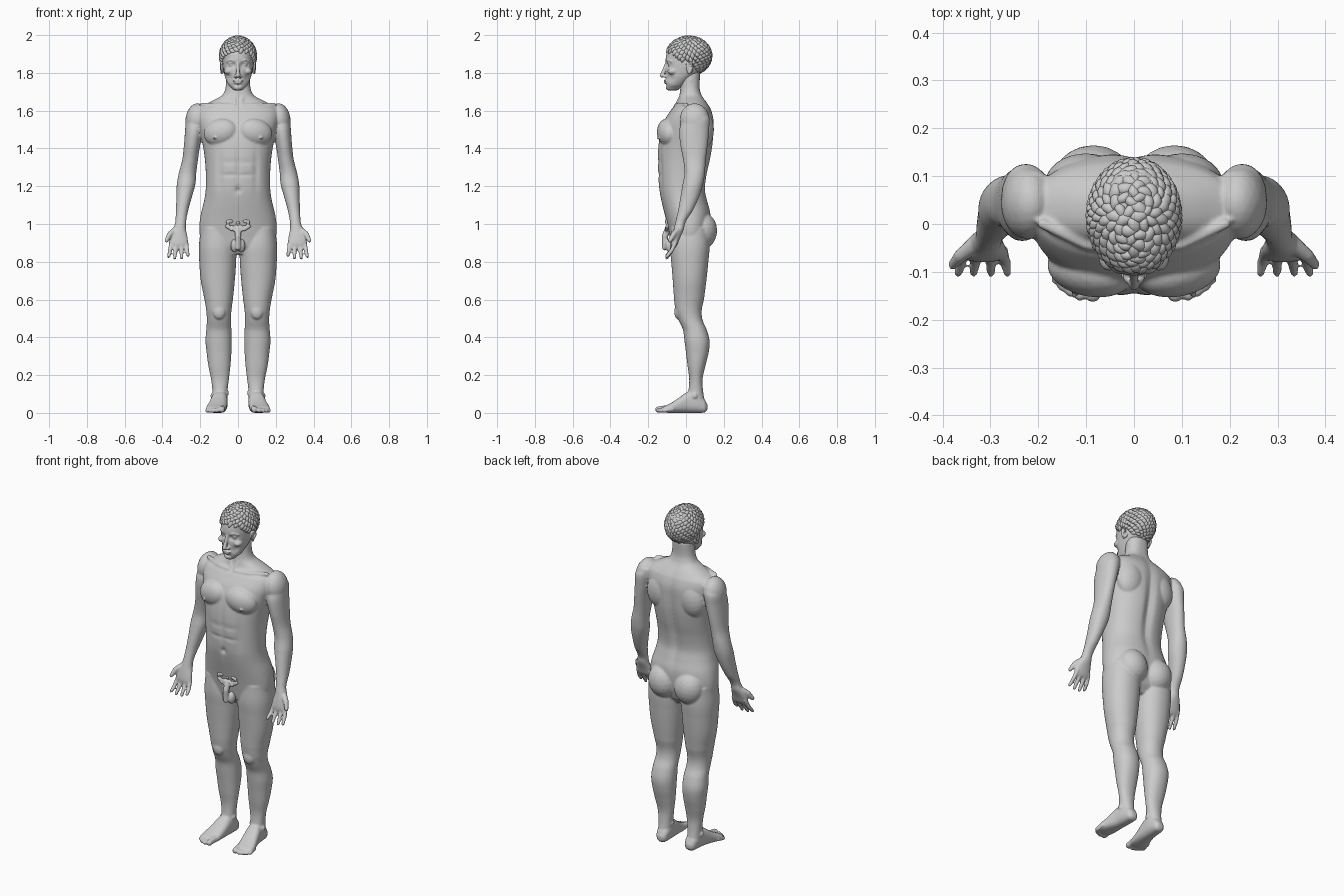
import bpy, bmesh, math, random
from mathutils import Vector, Matrix, Euler

random.seed(4)


def loft(bm, rings, axis="Z", p=2.0, seg=56, steps=5):
    """Smooth loft; each ring is (t, u0, u1, v0, v1) = position and extents."""
    pts = []
    for i in range(len(rings) - 1):
        a, b, c, d = (rings[max(i - 1, 0)], rings[i], rings[i + 1],
                      rings[min(i + 2, len(rings) - 1)])
        for s in range(steps):
            t = s / steps
            r = [0.5 * (2 * q + (w - o) * t + (2 * o - 5 * q + 4 * w - e) * t * t
                        + (3 * q - o - 3 * w + e) * t ** 3)
                 for o, q, w, e in zip(a, b, c, d)]
            r[0] = b[0] + (c[0] - b[0]) * t
            pts.append(r)
    pts.append(rings[-1])
    loops = []
    for t, u0, u1, v0, v1 in pts:
        loop = []
        for k in range(seg):
            an = 2 * math.pi * k / seg
            c, s = math.cos(an), math.sin(an)
            u = (u0 + u1) / 2 + (u1 - u0) / 2 * math.copysign(abs(c) ** (2 / p), c)
            v = (v0 + v1) / 2 + (v1 - v0) / 2 * math.copysign(abs(s) ** (2 / p), s)
            loop.append(bm.verts.new((u, v, t) if axis == "Z" else (u, t, v)))
        loops.append(loop)
    faces = [bm.faces.new(loops[0]), bm.faces.new(loops[-1])]
    for a, b in zip(loops, loops[1:]):
        for k in range(seg):
            n = (k + 1) % seg
            faces.append(bm.faces.new((a[k], a[n], b[n], b[k])))
    bmesh.ops.recalc_face_normals(bm, faces=faces)


def ball(bm, c, r, rot=(0, 0, 0), sub=3):
    m = Matrix.Translation(c) @ Euler(rot).to_matrix().to_4x4() @ Matrix.Diagonal((*r, 1))
    bmesh.ops.create_icosphere(bm, subdivisions=sub, radius=1, matrix=m)


def tube(bm, *pts):
    """Rounded tube through (x, y, z, radius) points."""
    for a, b in zip(pts, pts[1:]):
        for i in range(11):
            q = [m + (n - m) * i / 10 for m, n in zip(a, b)]
            ball(bm, q[:3], (q[3],) * 3, sub=2)


def brush(bm, c, r, d):
    """Push the surface by d near c, on both sides of the body."""
    for sx in ((1, -1) if c[0] else (1,)):
        o = Vector((c[0] * sx, c[1], c[2]))
        for v in bm.verts:
            e = Vector(((v.co.x - o.x) / r[0], (v.co.y - o.y) / r[1], (v.co.z - o.z) / r[2]))
            v.co += Vector((d[0] * sx, d[1], d[2])) * math.exp(-e.length_squared)


def finish(bm, name, voxel=None, smooth=4):
    me = bpy.data.meshes.new(name)
    bm.to_mesh(me)
    bm.free()
    for f in me.polygons:
        f.use_smooth = True
    ob = bpy.data.objects.new(name, me)
    bpy.context.collection.objects.link(ob)
    if voxel:
        mir = ob.modifiers.new("mirror", "MIRROR")
        mir.use_mirror_merge = False
        rem = ob.modifiers.new("fuse", "REMESH")
        rem.mode, rem.voxel_size, rem.use_smooth_shade = "VOXEL", voxel, True
        sm = ob.modifiers.new("soften", "SMOOTH")
        sm.factor, sm.iterations = 0.5, smooth
    return ob


# Torso and neck, with sculpted grooves
body = bmesh.new()
torso = [(.84, .10, -.05, .07), (.88, .18, -.075, .10), (.94, .202, -.088, .12),
         (1.0, .204, -.1, .13), (1.06, .195, -.115, .13), (1.12, .18, -.13, .115),
         (1.18, .171, -.142, .103), (1.26, .17, -.148, .112), (1.34, .175, -.15, .13),
         (1.42, .187, -.146, .143), (1.5, .205, -.132, .147), (1.56, .218, -.108, .146),
         (1.61, .21, -.075, .132), (1.645, .15, -.045, .11), (1.68, .085, -.035, .085),
         (1.72, .066, -.03, .073), (1.8, .06, -.03, .075)]
loft(body, [(z, -w, w, f, b) for z, w, f, b in torso], p=2.3, seg=80)
brush(body, (0, .13, 1.35), (.025, .08, .24), (0, -.018, 0))
brush(body, (0, -.15, 1.3), (.014, .06, .13), (0, .007, 0))
brush(body, (0, -.145, 1.18), (.014, .04, .014), (0, .016, 0))
for z in (1.26, 1.33):
    brush(body, (.045, -.15, z), (.04, .05, .01), (0, .005, 0))
brush(body, (.095, -.13, 1.28), (.014, .06, .1), (0, .007, 0))

# Chest, back, shoulder, buttock and collar muscles
ball(body, (.092, -.098, 1.485), (.092, .054, .072), (0, .25, .2))
ball(body, (.125, -.149, 1.455), (.007, .006, .007))
ball(body, (.10, .085, 1.5), (.085, .063, .11), (0, -.2, 0))
ball(body, (.222, .045, 1.555), (.056, .077, .085), (0, -.15, 0))
ball(body, (.085, .085, .965), (.088, .08, .098), (0, .15, 0))
tube(body, (.02, -.054, 1.625, .012), (.1, -.044, 1.63, .011), (.19, 0, 1.632, .012))
tube(body, (.016, -.045, 1.64, .011), (.05, .025, 1.76, .016))

# Leg
loft(body, [(.98, .03, .198, -.08, .12), (.88, .01, .207, -.085, .125),
            (.8, .01, .205, -.078, .118), (.7, .017, .197, -.07, .108),
            (.6, .027, .178, -.063, .095), (.54, .035, .168, -.055, .083),
            (.49, .037, .165, -.038, .088), (.44, .035, .168, -.016, .11),
            (.38, .033, .172, -.008, .125), (.32, .035, .166, 0, .12),
            (.25, .04, .157, .008, .103), (.18, .048, .143, .017, .088),
            (.12, .055, .136, .013, .09), (.06, .057, .135, 0, .098)], p=2.15)
ball(body, (.1, -.042, .535), (.033, .02, .04))
for x, z in ((.06, .105), (.134, .09)):
    ball(body, (x, .045, z), (.012, .016, .016))

# Foot and toes
loft(body, [(.114, .075, .11, .015, .045), (.1, .062, .125, .002, .07),
            (.06, .055, .135, 0, .11), (.01, .055, .142, 0, .112),
            (-.04, .058, .155, 0, .078), (-.085, .062, .168, 0, .05),
            (-.115, .068, .168, .002, .036), (-.13, .08, .15, .006, .026)], "Y", p=2.5)
for x, y, r in ((.086, -.147, .0175), (.113, -.149, .0125), (.132, -.142, .012),
                (.149, -.131, .0115), (.163, -.116, .011)):
    tube(body, (x - .004, y + .045, r + .008, r * .9), (x, y, r, r))

# Arm and palm
loft(body, [(1.6, .17, .25, .02, .11), (1.56, .175, .274, -.015, .125),
            (1.5, .183, .28, -.035, .122), (1.42, .2, .286, -.03, .115),
            (1.34, .212, .295, -.015, .105), (1.27, .221, .313, -.008, .1),
            (1.21, .226, .324, -.018, .09), (1.14, .245, .326, -.03, .068),
            (1.07, .264, .329, -.042, .036), (1.01, .275, .332, -.056, -.002),
            (.97, .275, .345, -.066, -.012), (.93, .267, .362, -.075, -.03),
            (.895, .264, .364, -.08, -.043), (.878, .27, .355, -.078, -.052)], p=2.1)

# Fingers and thumb
for x0, x1, z1 in ((.275, .265, .83), (.3, .299, .817), (.326, .335, .816), (.352, .367, .824)):
    tube(body, (x0, -.055, .905, .0125), (x1 * .6 + x0 * .4, -.077, .858, .0115),
         (x1, -.102, z1 + .004, .0095))
tube(body, (.335, -.045, .965, .018), (.362, -.066, .945, .015), (.378, -.085, .912, .0115))
finish(body, "body", .0055)

# Groin
groin = bmesh.new()
tube(groin, (0, -.095, .975, .018), (0, -.112, .935, .017), (0, -.112, .875, .015))
ball(groin, (.017, -.085, .885), (.022, .025, .036))
for i in range(26):
    ball(groin, (random.uniform(0, .06), -.096 - random.random() * .01, random.uniform(.965, 1.02)),
         (.009, .008, .009), sub=2)
finish(groin, "groin", .004, 3)

# Head, with brushed eye sockets and temples
head = bmesh.new()
skull = [(1.708, -.07, .026, .028), (1.735, -.056, .05, .05), (1.77, -.036, .066, .07),
         (1.8, -.016, .074, .09), (1.84, 0, .08, .107), (1.88, .008, .082, .115),
         (1.92, .015, .081, .112), (1.96, .02, .066, .088), (1.985, .02, .03, .045)]
loft(head, [(z, -w, w, y - d, y + d) for z, y, w, d in skull], p=2.2, seg=80, steps=8)
brush(head, (.034, -.105, 1.842), (.02, .04, .014), (0, .018, 0))
brush(head, (.05, -.09, 1.775), (.018, .04, .02), (-.003, .008, 0))
brush(head, (0, -.105, 1.735), (.03, .03, .006), (0, .006, 0))

# Face: eyes, brows, cheeks, nose, lips, chin, ears
ball(head, (.034, -.079, 1.842), (.016, .016, .014))
tube(head, (.018, -.099, 1.862, .007), (.036, -.097, 1.869, .007), (.058, -.078, 1.861, .006))
tube(head, (.022, -.092, 1.851, .004), (.034, -.096, 1.854, .004), (.048, -.088, 1.85, .004))
ball(head, (.052, -.07, 1.808), (.022, .028, .018))
tube(head, (0, -.102, 1.852, .009), (0, -.118, 1.81, .010), (0, -.127, 1.786, .012))
ball(head, (.014, -.112, 1.783), (.009, .012, .009))
ball(head, (.009, -.107, 1.760), (.02, .011, .0055), (0, .15, 0))
ball(head, (0, -.105, 1.748), (.021, .012, .0065))
ball(head, (0, -.09, 1.723), (.024, .018, .016))
ball(head, (.083, .018, 1.826), (.007, .02, .033), (.2, 0, .35))
tube(head, (.088, .005, 1.85, .005), (.092, .028, 1.856, .005), (.093, .036, 1.83, .005),
     (.086, .015, 1.797, .006))
finish(head, "head", .0038, 3)

# Hair: a cap covered with overlapping curly locks
hair = bmesh.new()
ball(hair, (0, .02, 1.892), (.087, .107, .094), sub=4)
centre, rad, count = Vector((0, .015, 1.89)), Vector((.091, .115, .098)), 330
for i in range(count):
    h = 1 - 2 * (i + .5) / count
    a = i * 2.39996
    d = Vector((math.cos(a) * math.sqrt(1 - h * h), math.sin(a) * math.sqrt(1 - h * h), h))
    pos = centre + d * rad
    line = 1.865 - pos.y * (.55 if pos.y < 0 else .85)
    if pos.z < line:
        continue
    n = Vector((d.x / rad.x, d.y / rad.y, d.z / rad.z)).normalized()
    swirl = Vector((math.cos(a * 3), math.sin(a * 3), -.8))
    t = (swirl - n * swirl.dot(n)).normalized()
    t = (t + n * random.uniform(-.1, .3)).normalized()
    b = n.cross(t).normalized()
    rot = Matrix((t, b, t.cross(b))).transposed().to_4x4()
    k = random.uniform(.85, 1.15)
    m = Matrix.Translation(pos) @ rot @ Matrix.Diagonal((.022 * k, .012 * k, .011, 1))
    lock = bmesh.ops.create_icosphere(hair, subdivisions=2, radius=1, matrix=m)["verts"]
    for v in lock:  # curl each lock sideways and pinch its tip
        s = (v.co - pos).dot(t) / .022
        v.co += b * (.006 * s * s) - n * (.005 * s * s)
finish(hair, "hair")
